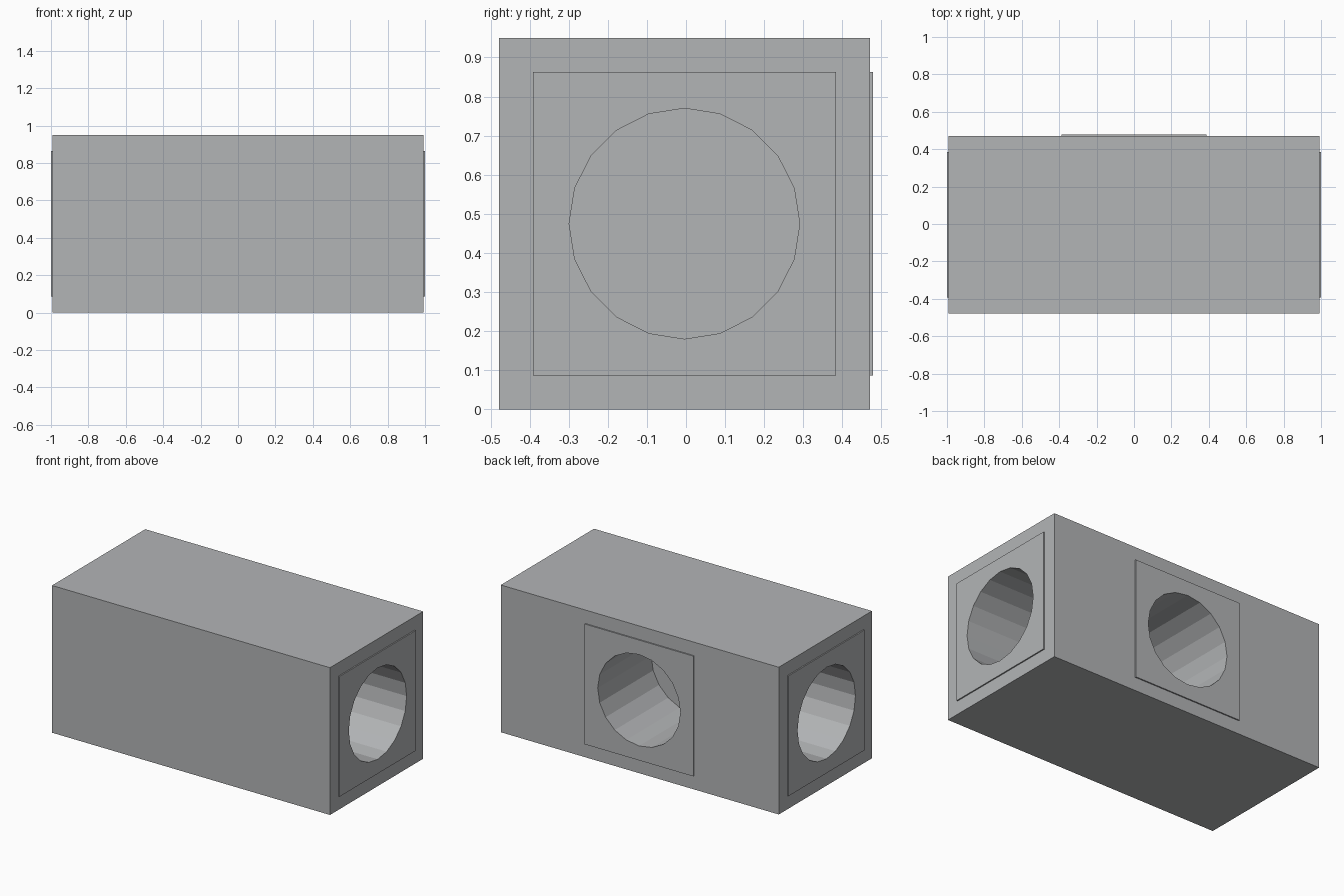
import bpy
from math import pi
from mathutils import Matrix, Vector

cube = bpy.data.objects.get("Cube")
if cube:
    bpy.data.objects.remove(cube, do_unlink=True)

# Single flat grey
grey = bpy.data.materials.new("matte grey")
grey.use_nodes = True
colour = (0.45, 0.46, 0.47, 1)
grey.diffuse_color = colour
grey.node_tree.nodes["Principled BSDF"].inputs["Base Color"].default_value = colour

CENTRE = Vector((0, -0.004, 0.475))
HALF_LENGTH, HALF_WIDTH = 0.992, 0.475
PLATE_SIZE, PLATE_DEPTH = 0.776, 0.008
BORE_RADIUS, BORE_DEPTH = 0.295, 0.545


def box(name, location, size):
    bpy.ops.mesh.primitive_cube_add(size=1, location=location)
    ob = bpy.context.object
    ob.name = name
    ob.data.transform(Matrix.Diagonal((*size, 1)))
    ob.data.materials.append(grey)
    return ob


def bore(target, cutter):
    bpy.context.view_layer.objects.active = target
    mod = target.modifiers.new("bore", "BOOLEAN")
    mod.operation, mod.solver, mod.object = "DIFFERENCE", "EXACT", cutter
    bpy.ops.object.modifier_apply(modifier=mod.name)


# Long square block
body = box("block_body", CENTRE, (2 * HALF_LENGTH, 2 * HALF_WIDTH, 2 * HALF_WIDTH))

# Raised square plates, each with a blind round socket running into the block
sockets = [
    ("right_plate", Vector((-1, 0, 0)), HALF_LENGTH),
    ("left_plate", Vector((1, 0, 0)), HALF_LENGTH),
    ("back_plate", Vector((0, 1, 0)), HALF_WIDTH),
]
for name, normal, reach in sockets:
    size = [PLATE_DEPTH if n else PLATE_SIZE for n in normal]
    plate = box(name, CENTRE + normal * (reach + PLATE_DEPTH / 2), size)

    overshoot = 0.1
    middle = reach + PLATE_DEPTH + (overshoot - BORE_DEPTH) / 2
    turn = (0, pi / 2, 0) if normal.x else (pi / 2, 0, 0)
    bpy.ops.mesh.primitive_cylinder_add(
        vertices=20, radius=BORE_RADIUS, depth=BORE_DEPTH + overshoot,
        location=CENTRE + normal * middle, rotation=turn)
    cutter = bpy.context.object
    cutter.name = "socket_cutter"
    cutter.data.materials.append(grey)
    cutter.hide_render = True
    bore(body, cutter)
    bore(plate, cutter)
    bpy.data.objects.remove(cutter, do_unlink=True)
